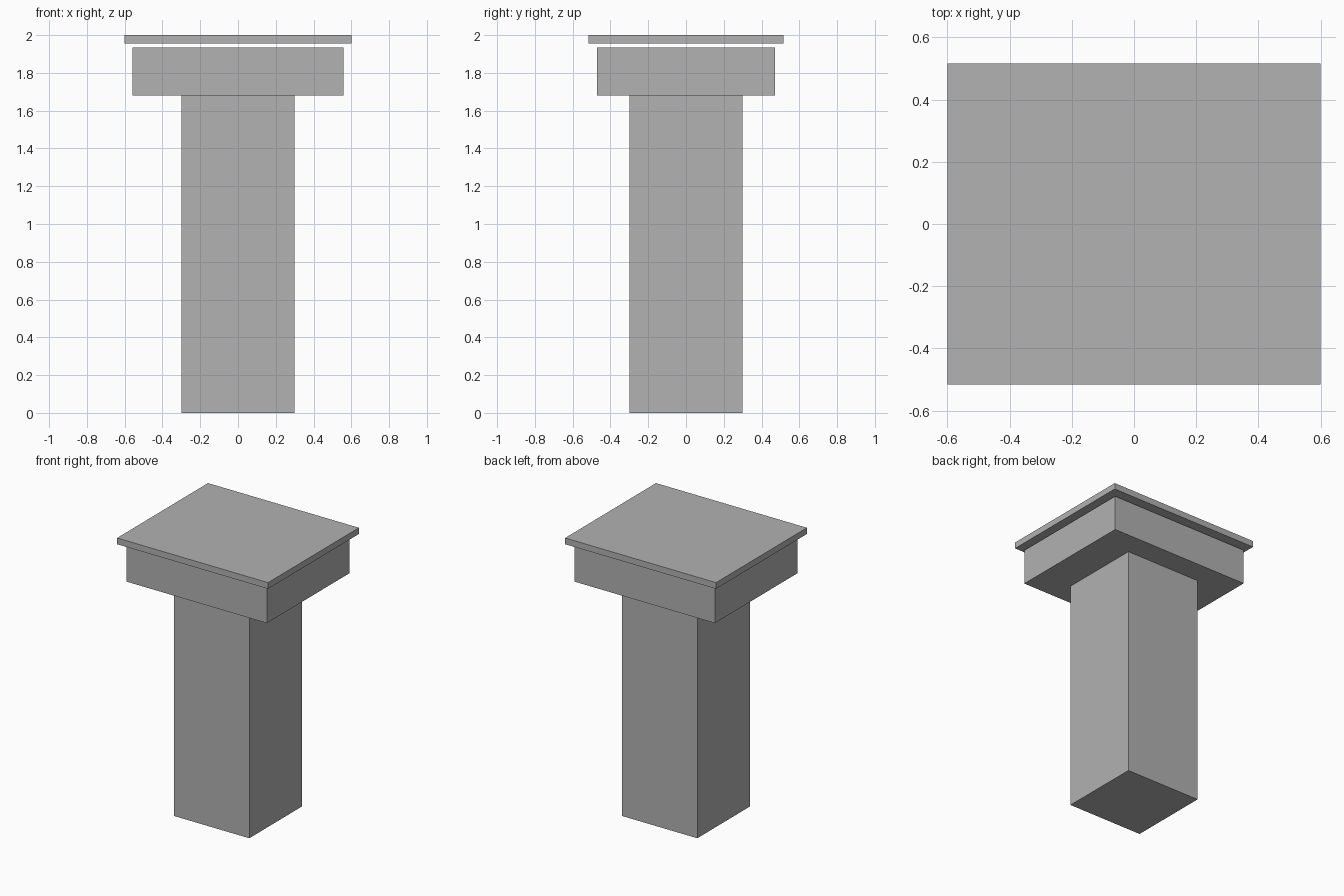
import bpy

if "Cube" in bpy.data.objects:
    bpy.data.objects.remove(bpy.data.objects["Cube"])

# Single plain grey for the whole pedestal
grey = bpy.data.materials.new("plain_grey")
grey.diffuse_color = (0.445, 0.445, 0.445, 1.0)
grey.use_nodes = True
grey.node_tree.nodes["Principled BSDF"].inputs["Base Color"].default_value = grey.diffuse_color


def box(name, half_x, half_y, z_low, z_high):
    """Axis-aligned box centred on x = y = 0."""
    bpy.ops.mesh.primitive_cube_add(size=2, location=(0, 0, (z_low + z_high) / 2))
    obj = bpy.context.object
    obj.name = name
    obj.scale = (half_x, half_y, (z_high - z_low) / 2)
    bpy.ops.object.transform_apply(location=False, rotation=False, scale=True)
    obj.data.materials.append(grey)
    return obj


# Square column
box("column", 0.30, 0.30, 0.0, 1.68)
# Wide capital block
box("capital_block", 0.558, 0.47, 1.68, 1.935)
# Thin top slab, floating just above the block
box("top_slab", 0.60, 0.516, 1.955, 2.0)
